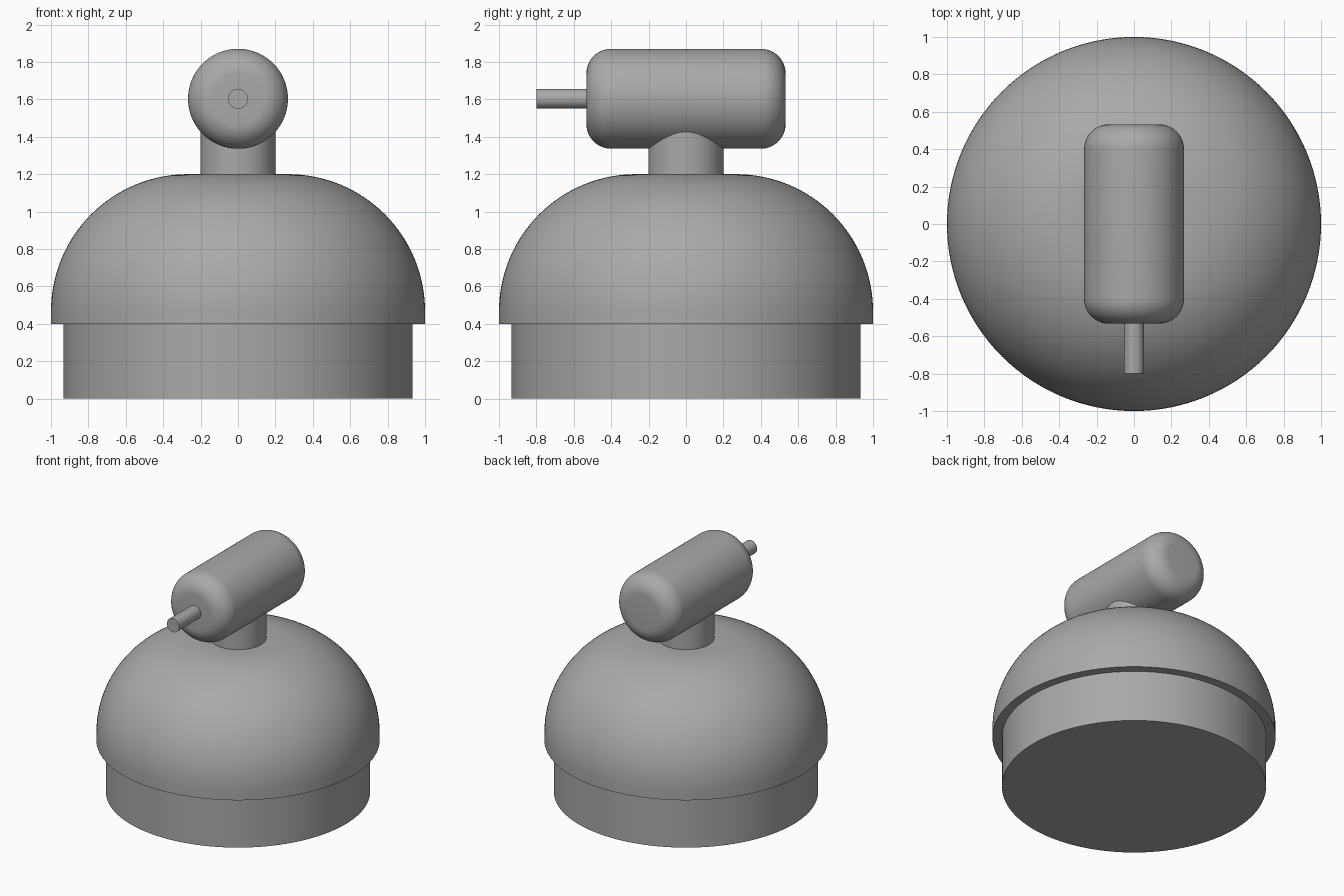
import bpy, math
from mathutils import Matrix

cube = bpy.data.objects.get("Cube")
if cube:
    bpy.data.objects.remove(cube, do_unlink=True)

GREY = (0.4, 0.4, 0.4, 1.0)
grey = bpy.data.materials.new("plain grey")
grey.use_nodes = True
grey.diffuse_color = GREY
grey.node_tree.nodes["Principled BSDF"].inputs["Base Color"].default_value = GREY


def fillet(r, z, radius, start, steps):
    """Quarter-round profile about centre (r, z), from start angle in degrees."""
    angles = [math.radians(start + 90 * i / steps) for i in range(steps + 1)]
    return [(r + radius * math.cos(a), z + radius * math.sin(a)) for a in angles]


def lathe(name, profile, segments=96, matrix=Matrix()):
    """Spin a bottom-to-top (radius, height) profile and cap both ends."""
    verts, faces = [], []
    for r, z in profile:
        for s in range(segments):
            a = math.tau * s / segments
            verts.append((r * math.cos(a), r * math.sin(a), z))
    for ring in range(len(profile) - 1):
        low, high = ring * segments, (ring + 1) * segments
        for s in range(segments):
            t = (s + 1) % segments
            faces.append((low + s, low + t, high + t, high + s))
    faces.append(tuple(reversed(range(segments))))
    faces.append(tuple(range(len(verts) - segments, len(verts))))
    mesh = bpy.data.meshes.new(name)
    mesh.from_pydata(verts, [], faces)
    mesh.transform(matrix)
    mesh.materials.append(grey)
    obj = bpy.data.objects.new(name, mesh)
    bpy.context.collection.objects.link(obj)
    bpy.ops.object.select_all(action="DESELECT")
    obj.select_set(True)
    bpy.context.view_layer.objects.active = obj
    bpy.ops.object.shade_smooth_by_angle(angle=math.radians(35))
    return obj


# Round base and the overhanging dome with a small flat top
lathe("base", [(0.933, 0), (0.933, 0.42)], 128)
DOME_ROUND = 0.733
lathe("dome", [(1, 0.4)] + fillet(1 - DOME_ROUND, 1.2 - DOME_ROUND, DOME_ROUND, 0, 32), 128)

# Neck reaching up into the barrel
lathe("neck", [(0.2, 1.18), (0.2, 1.5)])

# Horizontal barrel with rounded ends, and the thin rod at the front
along_y = Matrix.Translation((0, 0, 1.603)) @ Matrix.Rotation(math.radians(90), 4, "X")
R, HALF, ROUND = 0.267, 0.533, 0.133
lathe("barrel",
      fillet(R - ROUND, ROUND - HALF, ROUND, -90, 12) + fillet(R - ROUND, HALF - ROUND, ROUND, 0, 12),
      matrix=along_y)
lathe("front_rod", [(0.053, 0.5), (0.053, 0.8)], 48, along_y)
